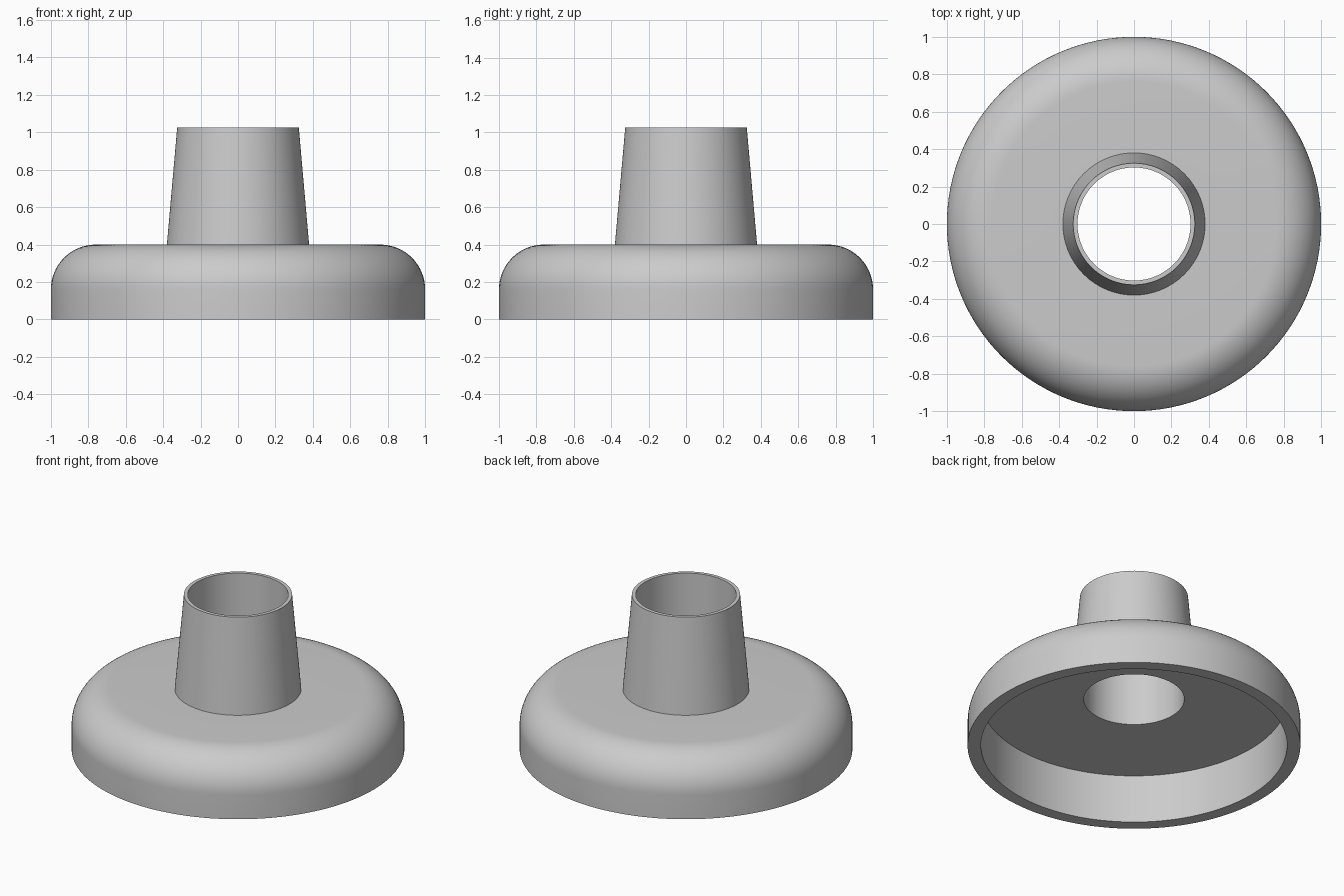
import bpy, bmesh, math

old = bpy.data.objects.get("Cube")
if old:
    bpy.data.objects.remove(old, do_unlink=True)

# Plain grey material
grey = bpy.data.materials.new("plain grey")
grey.use_nodes = True
color = (0.6, 0.6, 0.6, 1)
grey.diffuse_color = color
grey.node_tree.nodes["Principled BSDF"].inputs["Base Color"].default_value = color

# Main dimensions
RIM, WALL, HEIGHT, FILLET = 1.0, 0.08, 0.4, 0.24
BORE, NECK_BASE, NECK_TOP, TOP = 0.302, 0.38, 0.325, 1.025


def arc(cx, cz, radius, steps):
    """Quarter circle from pointing outwards to pointing up."""
    angles = [math.pi / 2 * i / steps for i in range(steps + 1)]
    return [(cx + radius * math.cos(a), cz + radius * math.sin(a)) for a in angles]


def revolve(name, profile, material, segments=128):
    """Spin a closed (radius, height) profile around z into a solid."""
    bm = bmesh.new()
    rings = []
    for i in range(segments):
        a = math.tau * i / segments
        rings.append([bm.verts.new((r * math.cos(a), r * math.sin(a), z)) for r, z in profile])
    for i, ring in enumerate(rings):
        following = rings[(i + 1) % segments]
        for j in range(len(profile)):
            k = (j + 1) % len(profile)
            bm.faces.new((ring[j], following[j], following[k], ring[k]))
    bmesh.ops.recalc_face_normals(bm, faces=bm.faces)
    mesh = bpy.data.meshes.new(name)
    bm.to_mesh(mesh)
    bm.free()
    mesh.materials.append(material)
    obj = bpy.data.objects.new(name, mesh)
    bpy.context.collection.objects.link(obj)
    bpy.ops.object.select_all(action="DESELECT")
    obj.select_set(True)
    bpy.context.view_layer.objects.active = obj
    bpy.ops.object.shade_smooth_by_angle(angle=math.radians(30))
    return obj


# Hollow rounded flange with a tapered neck, one continuous shell
outside = [(RIM, 0)] + arc(RIM - FILLET, HEIGHT - FILLET, FILLET, 16)
neck = [(NECK_BASE, HEIGHT), (NECK_TOP, TOP), (BORE, TOP)]
inside = [(BORE, HEIGHT - WALL), (RIM - WALL, HEIGHT - WALL), (RIM - WALL, 0)]
revolve("flanged_collar", outside + neck + inside, grey)
